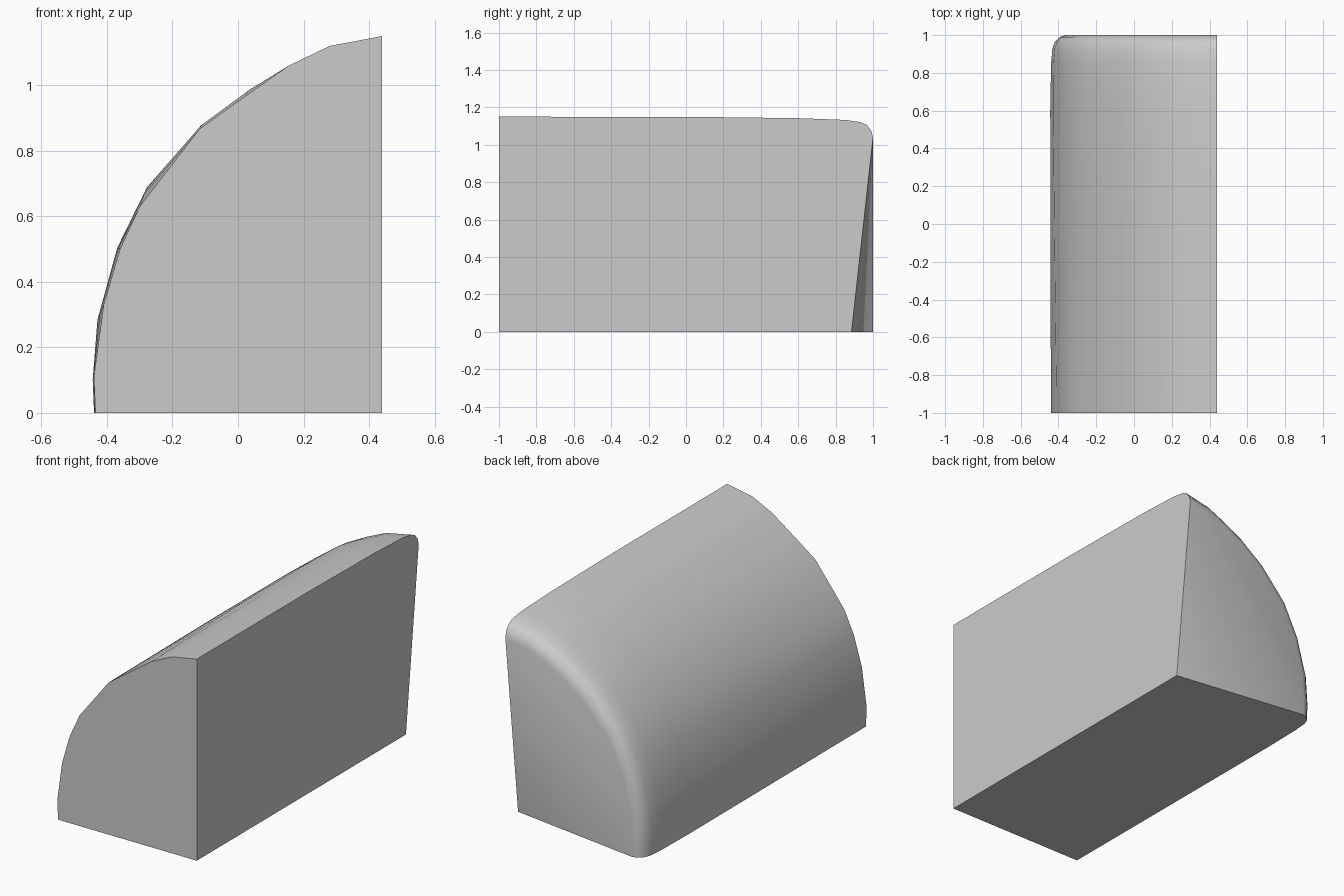
import bpy, bmesh, math

if "Cube" in bpy.data.objects:
    bpy.data.objects.remove(bpy.data.objects["Cube"])

CX = 0.44  # straight side of the quarter-round

# Outer curve (x, z) at the front end and near the back end
front = [(.44, 1.15), (.28, 1.12), (.155, 1.06), (.02, .965), (-.117, .867),
         (-.30, .63), (-.36, .50), (-.41, .33), (-.44, .11), (-.435, 0)]
back = [(.44, 1.155), (.28, 1.122), (.155, 1.065), (.04, 1.003), (-.11, .89),
        (-.275, .705), (-.37, .51), (-.432, .28), (-.444, .10), (-.44, 0)]

# Cross-sections along y: (y, inset at top, inset at left)
rings = [(-1, 0, 0), (0, .003, 0), (.6, .012, 0), (.85, .022, .005),
         (.93, .033, .012), (.965, .048, .025), (.99, .078, .05), (1, .115, .08)]

bm = bmesh.new()
sections = []
for y, dz, dx in rings:
    t = min(1, (y + 1) / 1.85)
    row = []
    for (fx, fz), (bx, bz) in zip(front, back):
        x, z = fx + (bx - fx) * t, fz + (bz - fz) * t
        row.append(bm.verts.new((CX - (CX - x) * (1 - dx / .88), y, z * (1 - dz / 1.15))))
    sections.append(row)
front_corner = bm.verts.new((CX, -1, 0))
back_corner = bm.verts.new((CX, .885, 0))

# Curved shell with its rounded back rim
for a, b in zip(sections, sections[1:]):
    for i in range(len(a) - 1):
        bm.faces.new((a[i], a[i + 1], b[i + 1], b[i]))

# Front end, back end with its slanted triangle, straight side and underside
first, last = sections[0], sections[-1]
bm.faces.new(first + [front_corner])
bm.faces.new(last)
bm.faces.new((last[0], last[-1], back_corner))
bm.faces.new([s[0] for s in sections] + [back_corner, front_corner])
bm.faces.new([s[-1] for s in sections] + [back_corner, front_corner])
bmesh.ops.recalc_face_normals(bm, faces=bm.faces)

mesh = bpy.data.meshes.new("quarter_round_block")
bm.to_mesh(mesh)
bm.free()
block = bpy.data.objects.new("quarter_round_block", mesh)
bpy.context.collection.objects.link(block)

# Smooth curve, crisp flat ends
bpy.context.view_layer.objects.active = block
block.select_set(True)
bpy.ops.object.shade_smooth_by_angle(angle=math.radians(30))
